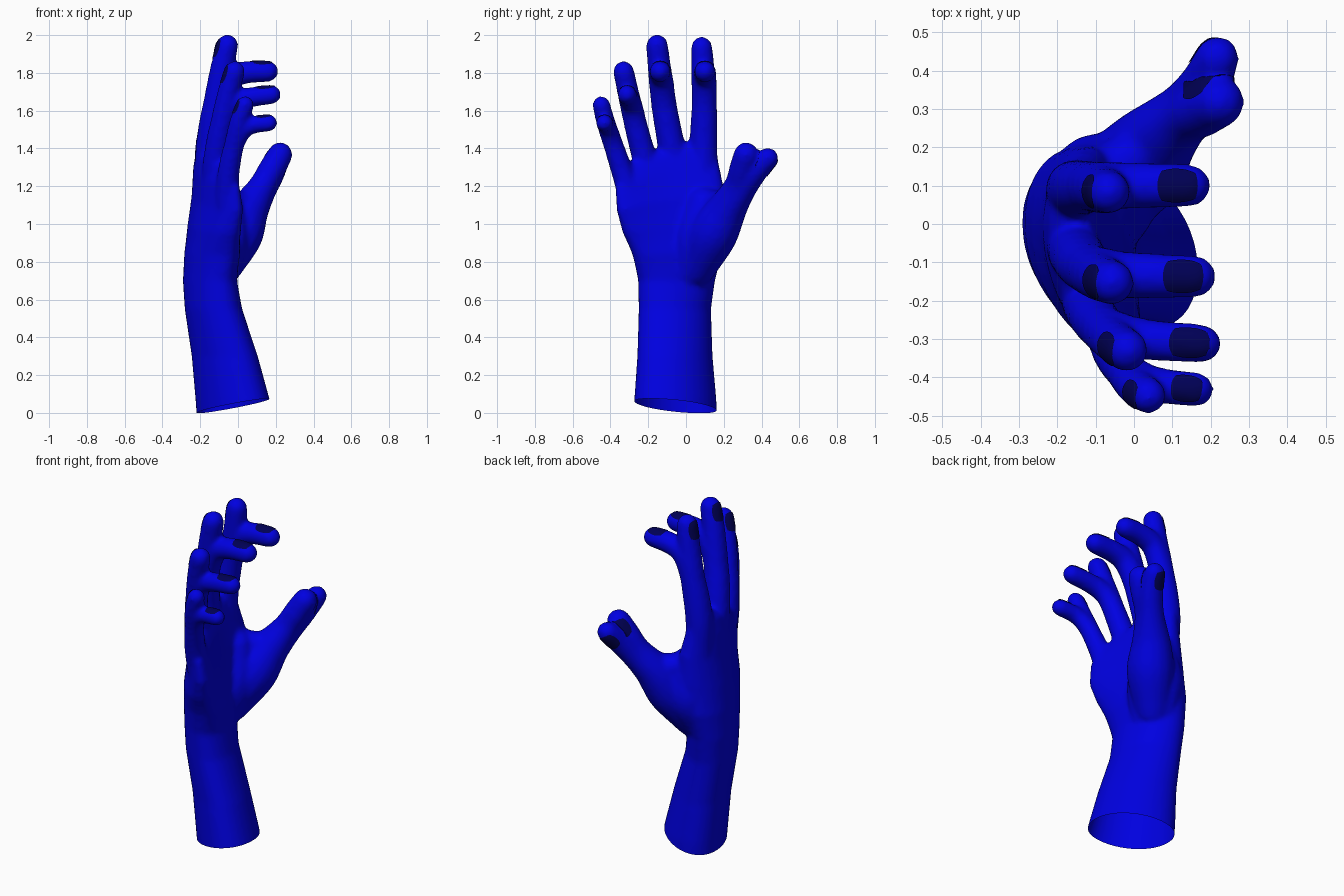
import bpy, bmesh
from math import sin, cos, pi, radians, copysign
from mathutils import Vector
from mathutils.bvhtree import BVHTree

if "Cube" in bpy.data.objects:
    bpy.data.objects.remove(bpy.data.objects["Cube"])


def material(name, rgb):
    m = bpy.data.materials.new(name)
    m.diffuse_color = (*rgb, 1)
    m.use_nodes = True
    m.node_tree.nodes["Principled BSDF"].inputs["Base Color"].default_value = m.diffuse_color
    return m


skin = material("blue_skin", (0, 0, 0.75))
dark = material("dark_nail", (0, 0, 0.09))


def add_object(name, bm, mat):
    bmesh.ops.recalc_face_normals(bm, faces=bm.faces)
    me = bpy.data.meshes.new(name)
    bm.to_mesh(me)
    bm.free()
    ob = bpy.data.objects.new(name, me)
    bpy.context.collection.objects.link(ob)
    me.materials.append(mat)
    return ob


def loft(bm, rings):
    """Skin a list of closed rings and cap both ends."""
    vr = [[bm.verts.new(p) for p in ring] for ring in rings]
    n = len(vr[0])
    for a, b in zip(vr, vr[1:]):
        for i in range(n):
            bm.faces.new((a[i], a[(i + 1) % n], b[(i + 1) % n], b[i]))
    bm.faces.new(vr[0][::-1])
    bm.faces.new(vr[-1])


def spline(pts, steps=5):
    """Catmull-Rom through (x, y, z, radius) points."""
    p = [Vector(q) for q in pts]
    p = [2 * p[0] - p[1]] + p + [2 * p[-1] - p[-2]]
    out = []
    for i in range(1, len(p) - 2):
        a, b, c, d = p[i - 1:i + 3]
        for s in range(steps):
            t = s / steps
            out.append(0.5 * (2 * b + (c - a) * t + (2 * a - 5 * b + 4 * c - d) * t * t
                              + (3 * b - a - 3 * c + d) * t ** 3))
    return out + [p[-2]]


def tube(bm, pts, n=16):
    """Round-ended limb along a smooth path."""
    path = [(q.xyz, q.w) for q in spline(pts)]
    tan = [(path[min(i + 1, len(path) - 1)][0] - path[max(i - 1, 0)][0]).normalized()
           for i in range(len(path))]
    full = [(c, r, t) for (c, r), t in zip(path, tan)]
    (c0, r0, t0), (c1, r1, t1) = full[0], full[-1]
    angs = [radians(a) for a in (25, 50, 70, 85)]
    full = ([(c0 - t0 * r0 * sin(a), r0 * cos(a), t0) for a in reversed(angs)] + full
            + [(c1 + t1 * r1 * sin(a), r1 * cos(a), t1) for a in angs])
    side = Vector((0, 1, 0))
    rings = []
    for c, r, t in full:
        side = (side - t * side.dot(t)).normalized()
        up = t.cross(side)
        rings.append([c + r * (cos(2 * pi * i / n) * side + sin(2 * pi * i / n) * up)
                      for i in range(n)])
    loft(bm, rings)


def nail(name, pts, dorsal, length, tree):
    """Rounded plate snapped onto the back of a fingertip."""
    c, r = Vector(pts[-1][:3]), pts[-1][3]
    t = (c - Vector(pts[-2][:3])).normalized()
    d = Vector(dorsal)
    d = (d - t * d.dot(t)).normalized()
    s = t.cross(d)
    bm = bmesh.new()
    bmesh.ops.create_grid(bm, x_segments=10, y_segments=10, size=1)
    for v in bm.verts:
        u, w = v.co.x, v.co.y
        u, w = u * (1 - 0.35 * w * w) ** 0.5, w * (1 - 0.35 * u * u) ** 0.5
        a = w * 0.85
        p = c + t * length * (u * 0.5 - 0.22) + (s * sin(a) + d * cos(a)) * r
        hit, nor = tree.find_nearest(p)[:2]
        v.co = hit + nor * 0.003
    add_object(name, bm, dark).data.shade_smooth()


# Forearm and palm sections: z, x min, x max, y min, y max, arch
sections = [
    (-0.12, -0.21, 0.21, -0.275, 0.16, 0), (0.07, -0.225, 0.168, -0.27, 0.157, 0),
    (0.3, -0.245, 0.105, -0.255, 0.138, 0), (0.55, -0.282, 0.022, -0.25, 0.132, 0),
    (0.7, -0.292, -0.008, -0.255, 0.155, 0.15), (0.85, -0.285, 0.0, -0.285, 0.2, 0.45),
    (1.0, -0.27, -0.015, -0.335, 0.21, 0.7), (1.15, -0.25, -0.035, -0.366, 0.2, 0.8),
    (1.3, -0.243, -0.07, -0.375, 0.168, 0.8), (1.39, -0.225, -0.095, -0.32, 0.155, 0.75),
    (1.425, -0.195, -0.12, -0.28, 0.13, 0.7)]


def section(z, x0, x1, y0, y1, k, n=40):
    skew, power = (-0.35, 0.95) if z < 0.8 else (-0.2 * (z < 0.9), 0.88)
    tilt = 0.28 * min(max((z - 0.75) / 0.5, 0), 1)
    rx, ry = (x1 - x0) / 2, (y1 - y0) / 2 * (1 - 0.12 * abs(skew))
    ring = []
    for i in range(n):
        c, s = cos(2 * pi * i / n), sin(2 * pi * i / n)
        c, s = copysign(abs(c) ** power, c), copysign(abs(s) ** power, s)
        y = (y0 + y1) / 2 + s * ry + skew * c * rx
        x = (x0 + x1) / 2 + c * rx + k * (y - 0.04) ** 2
        ring.append((x, y, z + tilt * y))
    return ring


bm = bmesh.new()
loft(bm, [section(*s) for s in sections])

# Each finger: shared base, then a straight end and a curled end
fingers = {
    "index": ([(-0.15, 0.085, 1.2, .078), (-0.152, 0.092, 1.4, .076), (-0.115, 0.097, 1.62, .068)],
              [(-0.083, 0.09, 1.8, .064), (-0.066, 0.083, 1.935, .057)],
              [(-0.055, 0.1, 1.76, .063), (0.03, 0.1, 1.8, .06), (0.144, 0.1, 1.808, .056)]),
    "middle": ([(-0.155, -0.04, 1.2, .075), (-0.152, -0.075, 1.4, .073), (-0.12, -0.115, 1.62, .068)],
               [(-0.085, -0.14, 1.82, .063), (-0.056, -0.153, 1.946, .058)],
               [(-0.055, -0.13, 1.76, .064), (0.03, -0.135, 1.8, .06), (0.158, -0.137, 1.808, .056)]),
    "ring": ([(-0.125, -0.16, 1.15, .07), (-0.12, -0.215, 1.33, .066), (-0.088, -0.265, 1.52, .062)],
             [(-0.052, -0.305, 1.69, .058), (-0.018, -0.33, 1.807, .056)],
             [(-0.04, -0.285, 1.62, .057), (0.04, -0.302, 1.665, .054), (0.177, -0.312, 1.685, .051)]),
    "little": ([(-0.06, -0.28, 1.1, .066), (-0.05, -0.335, 1.27, .059), (-0.025, -0.378, 1.4, .054)],
               [(0.003, -0.422, 1.53, .051), (0.037, -0.448, 1.63, .048)],
               [(0.01, -0.402, 1.475, .05), (0.065, -0.42, 1.52, .047), (0.163, -0.432, 1.535, .046)])}
nails = []
for name, (base, straight, curled) in fingers.items():
    tube(bm, base + straight)
    tube(bm, base + curled)
    size = 0.085 if name == "little" else 0.11
    nails += [(name + "_nail_straight", straight, (-1, 0, 0.1), size),
              (name + "_nail_curled", curled, (0, 0, 1), size)]

# Thumb: fleshy base with two tips
root = [(-0.08, 0.06, 0.77, .1), (0.0, 0.14, 0.94, .13), (0.057, 0.213, 1.07, .107)]
thumb_a = [(0.13, 0.275, 1.2, .075), (0.18, 0.3, 1.29, .072), (0.222, 0.318, 1.366, .067)]
thumb_b = [(0.13, 0.295, 1.18, .075), (0.182, 0.36, 1.27, .067), (0.217, 0.432, 1.347, .058)]
tube(bm, root + thumb_a)
tube(bm, root + thumb_b)
nails += [("thumb_nail_bent", thumb_a, (-0.6, 1, 0.1), 0.11),
          ("thumb_nail_straight", thumb_b, (-0.3, 1, -0.3), 0.11)]

# Flesh between thumb, palm and index finger
tube(bm, [(-0.12, 0.1, 1.12, .085), (-0.02, 0.16, 1.1, .075), (0.07, 0.22, 1.1, .075)])
tube(bm, [(-0.13, 0.07, 0.78, .1), (-0.1, 0.12, 0.92, .115), (-0.08, 0.13, 1.06, .09)])
tube(bm, [(-0.1, 0.0, 0.74, .1), (-0.07, 0.06, 0.92, .13), (-0.08, 0.09, 1.1, .1)])

# Fuse all limbs into one skin and soften the joins
raw = add_object("hand_raw", bm, skin)
m = raw.modifiers.new("fuse", 'REMESH')
m.mode, m.voxel_size = 'VOXEL', 0.013
m = raw.modifiers.new("soften", 'SMOOTH')
m.factor, m.iterations = 0.5, 8
mesh = bpy.data.meshes.new_from_object(raw.evaluated_get(bpy.context.evaluated_depsgraph_get()))
bpy.data.objects.remove(raw)

# Slanted open cut at the forearm end
bm = bmesh.new()
bm.from_mesh(mesh)
bpy.data.meshes.remove(mesh)
bmesh.ops.bisect_plane(bm, geom=bm.verts[:] + bm.edges[:] + bm.faces[:],
                       plane_co=(-0.215, 0.03, 0.0), plane_no=(-0.17, 0.06, 1), clear_inner=True)
tree = BVHTree.FromBMesh(bm)
hand = add_object("hand", bm, skin)
bpy.ops.object.select_all(action='DESELECT')
hand.select_set(True)
bpy.context.view_layer.objects.active = hand
bpy.ops.object.shade_smooth_by_angle(angle=radians(50))

# Nails
for n in nails:
    nail(*n, tree)
